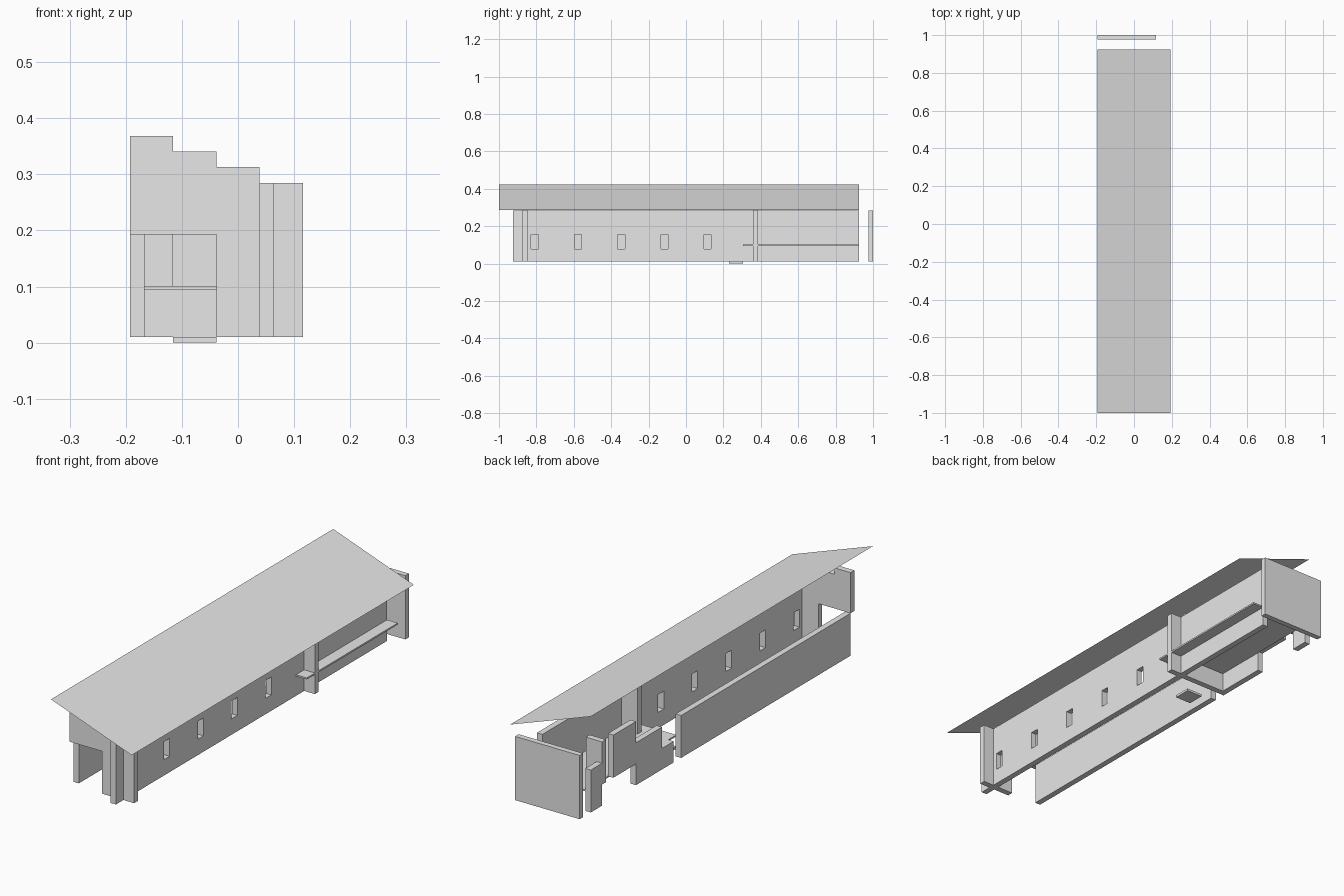
import bpy, bmesh
from mathutils import Vector

cube = bpy.data.objects.get("Cube")
if cube:
    bpy.data.objects.remove(cube, do_unlink=True)

grey = bpy.data.materials.new("light_grey")
grey.use_nodes = True
grey.diffuse_color = (0.8, 0.8, 0.8, 1)
grey.node_tree.nodes["Principled BSDF"].inputs["Base Color"].default_value = (0.8, 0.8, 0.8, 1)

U = 0.077            # planning module
T = 0.026            # wall thickness
FLOOR, COUNTER, LOW, HIGH = 0.01, 0.101, 0.193, 0.285
STEP = 0.0277        # rise of each wall step under the roof
LEFT, INNER, OUTER = -2.5 * U, 0.5 * U, 1.5 * U


def finish(name, bm):
    bmesh.ops.recalc_face_normals(bm, faces=bm.faces)
    mesh = bpy.data.meshes.new(name)
    bm.to_mesh(mesh)
    bm.free()
    mesh.materials.append(grey)
    obj = bpy.data.objects.new(name, mesh)
    bpy.context.collection.objects.link(obj)
    return obj


def prism(name, outline, axis, start, end):
    """Extrude an (x, z) outline along y, or a (y, z) outline along x."""
    bm = bmesh.new()
    place = (lambda a, z: (a, start, z)) if axis == "y" else (lambda a, z: (start, a, z))
    face = bm.faces.new([bm.verts.new(place(a, z)) for a, z in outline])
    move = Vector((0, end - start, 0)) if axis == "y" else Vector((end - start, 0, 0))
    top = bmesh.ops.extrude_face_region(bm, geom=[face])["geom"]
    bmesh.ops.translate(bm, vec=move, verts=[v for v in top if isinstance(v, bmesh.types.BMVert)])
    return finish(name, bm)


def box(name, x0, x1, y0, y1, z0, z1):
    return prism(name, [(x0, z0), (x1, z0), (x1, z1), (x0, z1)], "y", y0, y1)


def stepped_top(x_from, count):
    """Steps climbing from the outer edge toward the high eave."""
    pts = []
    for i in range(count):
        x = x_from - i * U
        pts += [(x, HIGH + i * STEP), (x - U, HIGH + i * STEP)]
    return pts


# Long main wall with five window openings
main_wall = box("main_wall", INNER, INNER + T, -12 * U, 12 * U, FLOOR, HIGH)
bm = bmesh.new()
for i in range(5):
    made = bmesh.ops.create_cube(bm, size=1)["verts"]
    bmesh.ops.scale(bm, vec=(4 * T, U / 2, U), verts=made)
    bmesh.ops.translate(bm, vec=(INNER + T / 2, (3 * i - 10.5) * U, 0.117), verts=made)
cutter = finish("window_cutter", bm)
cutter.hide_render = True
cut = main_wall.modifiers.new("windows", "BOOLEAN")
cut.operation = "DIFFERENCE"
cut.solver = "EXACT"
cut.object = cutter
bpy.context.view_layer.objects.active = main_wall
bpy.ops.object.modifier_apply(modifier=cut.name)
bpy.data.objects.remove(cutter, do_unlink=True)

# Front wall: stepped top, wide opening beside the low wall
prism("front_wall",
      [(-U / 2, FLOOR), (OUTER, FLOOR)] + stepped_top(OUTER, 4) + [(LEFT, LOW), (-U / 2, LOW)],
      "y", -11 * U - T, -11 * U)

# Cross wall between the hall and the counter room
prism("cross_wall",
      [(LEFT + T, FLOOR), (OUTER, FLOOR)] + stepped_top(OUTER, 2) + [(-U / 2, COUNTER - 0.004), (LEFT + T, COUNTER - 0.004)],
      "y", 5 * U - T, 5 * U)

# Low wall along the open side
box("low_side_wall", LEFT, LEFT + T, -11 * U, 4 * U, FLOOR, LOW)

# Notched side wall of the counter room
prism("counter_side_wall",
      [(5 * U - T, FLOOR), (8 * U, FLOOR), (8 * U, COUNTER), (10 * U, COUNTER),
       (10 * U, HIGH), (8 * U, HIGH), (8 * U, LOW), (5.7 * U, LOW),
       (5.7 * U, COUNTER), (5 * U - T, COUNTER)],
      "x", LEFT, LEFT + T)

# Rear corner pieces and freestanding rear screen
box("rear_low_wall", LEFT, LEFT + T, 11 * U, 12 * U, FLOOR, LOW)
box("rear_post", LEFT, LEFT + U, 11 * U - T, 11 * U, COUNTER, HIGH)
box("rear_screen", LEFT, OUTER, 1 - T + 0.002, 1, FLOOR, HIGH)

# Counter slab reaching through the walls, and the small floor step
box("counter_slab", LEFT + T, OUTER, 4 * U - 0.004, 12 * U, 0.094, COUNTER)
box("floor_step", LEFT + U, -U / 2, 3 * U, 4 * U - 0.002, 0, FLOOR)

# Single sloping roof sheet
bm = bmesh.new()
corners = [(LEFT, -1, 0.424), (-LEFT, -1, 0.286), (-LEFT, 12 * U, 0.286), (LEFT, 12 * U, 0.424)]
bm.faces.new([bm.verts.new(c) for c in corners])
roof = finish("roof", bm)
if roof.data.polygons[0].normal.z < 0:
    roof.data.flip_normals()
